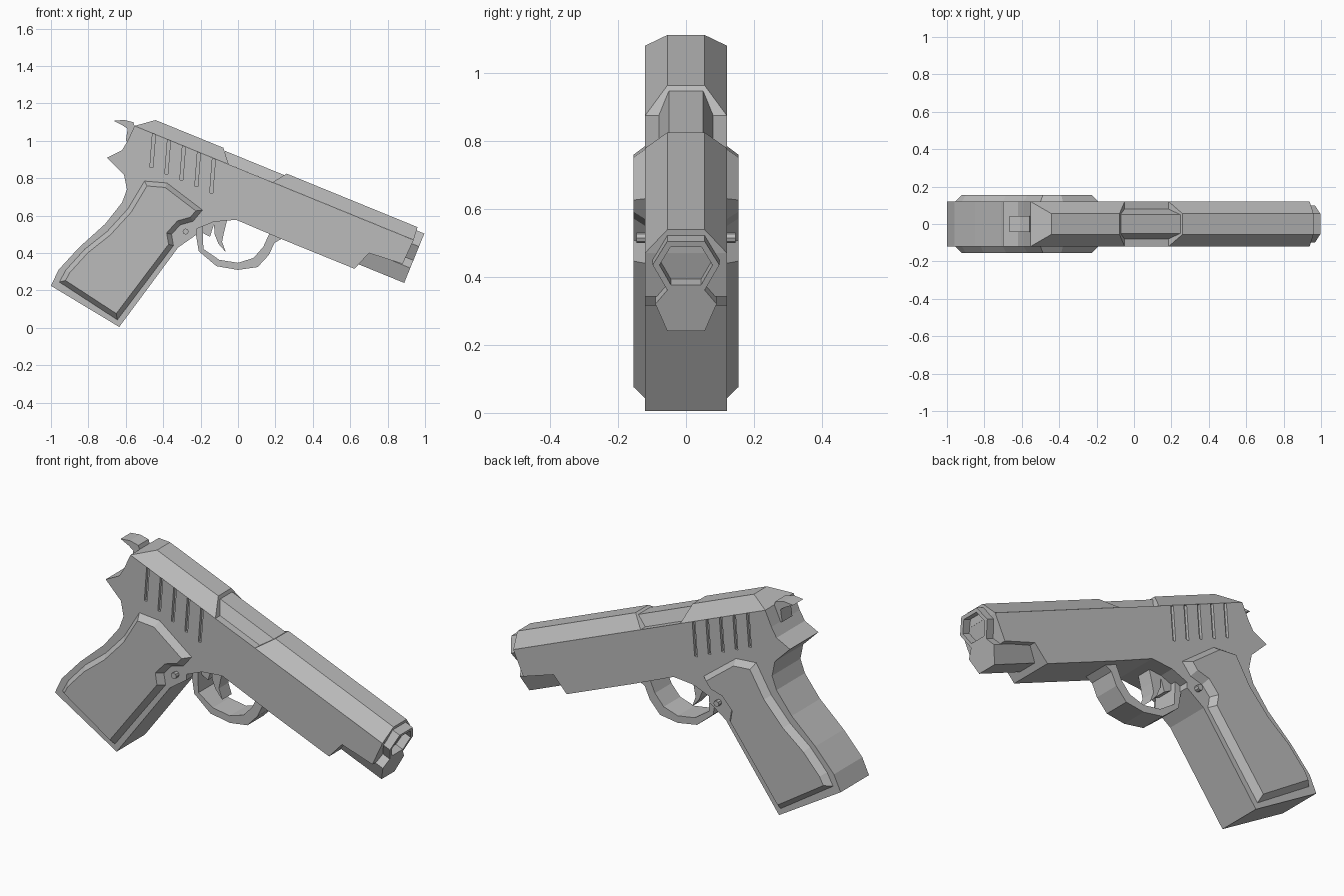
import bpy
import bmesh
from mathutils import Vector

cube = bpy.data.objects.get("Cube")
if cube:
    bpy.data.objects.remove(cube, do_unlink=True)

grey = bpy.data.materials.new("plain grey")
grey.use_nodes = True
shade = (0.5, 0.5, 0.5, 1)
grey.diffuse_color = shade
grey.node_tree.nodes["Principled BSDF"].inputs["Base Color"].default_value = shade

HALF = 0.12                              # half thickness of the frame
ALONG = Vector((0.926, 0, -0.378))       # direction of the barrel
UP = Vector((0.378, 0, 0.926))           # across the barrel, upward
SIDE = Vector((0, 1, 0))


def finish(name, bm):
    bmesh.ops.recalc_face_normals(bm, faces=bm.faces[:])
    mesh = bpy.data.meshes.new(name)
    bm.to_mesh(mesh)
    bm.free()
    mesh.materials.append(grey)
    obj = bpy.data.objects.new(name, mesh)
    bpy.context.scene.collection.objects.link(obj)
    return obj


def extrude(bm, points, offset):
    """Make a solid from a closed outline and return its first cap."""
    cap = bm.faces.new([bm.verts.new(p) for p in points])
    copy = bmesh.ops.extrude_face_region(bm, geom=[cap], use_keep_orig=True)
    moved = [g for g in copy["geom"] if isinstance(g, bmesh.types.BMVert)]
    bmesh.ops.translate(bm, verts=moved, vec=offset)
    bmesh.ops.recalc_face_normals(bm, faces=bm.faces[:])
    return cap


def plate(name, outline, half):
    """Side profile with equal thickness either side of the middle."""
    bm = bmesh.new()
    extrude(bm, [(x, -half, z) for x, z in outline], SIDE * half * 2)
    return finish(name, bm)


def slide_edge(x):
    return 1.08 - 0.4086 * (x + 0.553)


def slide_block(name, low, high, low_half, high_half, rise):
    """Tapered block that sits on the sloping upper edge of the body."""
    bm = bmesh.new()
    for ends, half, lift in ((low, low_half, 0), (high, high_half, rise)):
        for x in ends:
            for side in (-half, half):
                bm.verts.new((x, side, slide_edge(x) + lift))
    bmesh.ops.convex_hull(bm, input=bm.verts[:])
    bmesh.ops.dissolve_limit(bm, angle_limit=0.01, verts=bm.verts[:], edges=bm.edges[:])
    return finish(name, bm)


# Frame, grip core and slide sides in one profile
body = plate("body", [
    (-.553, 1.08), (.939, .47), (.88, .342), (.7, .4), (.623, .316),
    (.23, .476), (-.01, .578), (-.13, .567), (-.22, .53), (-.22, .5),
    (-.32, .43), (-.635, .005), (-1, .225), (-.96, .31), (-.85, .43),
    (-.71, .556), (-.62, .67), (-.594, .74), (-.61, .82), (-.7, .91),
    (-.62, .95), (-.59, 1)], HALF)

# Rear grooves cut into both sides
bm = bmesh.new()
for i in range(5):
    x, z = -.457 + i * .08, 1.043 - i * .034
    for side in (-1, 1):
        outline = [(x, z), (x + .016, z - .007), (x + .002, z - .185), (x - .014, z - .185)]
        extrude(bm, [(a, side * (HALF - .015), b) for a, b in outline], SIDE * side * .05)
cutter = finish("groove_cutter", bm)
cutter.hide_render = True
cut = body.modifiers.new("grooves", "BOOLEAN")
cut.operation = "DIFFERENCE"
cut.solver = "EXACT"
cut.object = cutter
bpy.context.view_layer.objects.active = body
bpy.ops.object.modifier_apply(modifier=cut.name)
bpy.data.objects.remove(cutter, do_unlink=True)

# Bevelled slide top with the open port and the barrel inside it
slide_block("slide_top_rear", (-.553, -.05), (-.441, -.078), HALF, .055, .077)
slide_block("slide_top_front", (.185, .939), (.26, .96), HALF, .055, .077)
slide_block("barrel_hood", (-.07, .25), (-.07, .25), .08, .05, .064)

# Grip panels with sloping rims
panel = [
    (-.5, .785), (-.38, .775), (-.19, .63), (-.24, .57), (-.31, .55),
    (-.355, .5), (-.345, .44), (-.645, .043), (-.955, .245), (-.92, .31),
    (-.82, .42), (-.7, .515), (-.59, .635), (-.545, .71)]
for label, side in (("right", -1), ("left", 1)):
    bm = bmesh.new()
    face = bm.faces.new([bm.verts.new((x, side * HALF, z)) for x, z in panel])
    face.normal_update()
    if face.normal.y * side < 0:
        face.normal_flip()
    bmesh.ops.inset_region(bm, faces=[face], thickness=.025, depth=.035,
                           use_boundary=True, use_even_offset=True)
    finish(label + "_grip_panel", bm)

    # Small pin beside the panel
    bpy.ops.mesh.primitive_cylinder_add(
        vertices=8, radius=.016, depth=.05, rotation=(1.5708, 0, 0),
        location=(-.28, side * HALF, .515))
    pin = bpy.context.object
    pin.name = label + "_pin"
    pin.data.materials.append(grey)

# Trigger guard, trigger and hammer
plate("trigger_guard", [
    (-.23, .53), (-.21, .41), (-.115, .33), (0, .31), (.105, .325),
    (.165, .39), (.195, .455), (.25, .485), (.17, .51), (.135, .433),
    (.083, .374), (0, .348), (-.1, .364), (-.185, .422), (-.19, .55)], .07)
plate("trigger", [
    (-.13, .58), (-.125, .5), (-.105, .45), (-.065, .405), (-.085, .46),
    (-.075, .51), (-.055, .59)], .04)
plate("trigger_stem", [(-.23, .53), (-.15, .487), (-.12, .58)], .04)
plate("hammer", [
    (-.665, 1.107), (-.61, 1.112), (-.56, 1.1), (-.55, 1.07), (-.55, .98),
    (-.6, 1), (-.59, 1.065), (-.62, 1.085)], .043)

# Muzzle tube with a bored hole, and the plug below it
muzzle = Vector((.968, 0, .435))


def mirrored(profile):
    pairs = profile + [(-y, v) for y, v in reversed(profile)]
    return [muzzle + SIDE * y + UP * v for y, v in pairs]


bm = bmesh.new()
front = extrude(bm, mirrored([(.055, .075), (.098, 0), (.055, -.08)]), ALONG * -.12)
bmesh.ops.inset_region(bm, faces=[front], thickness=.02)
bmesh.ops.inset_region(bm, faces=[front], thickness=.001, depth=-.1)
finish("muzzle", bm)

bm = bmesh.new()
extrude(bm, mirrored([(.055, -.08), (.09, -.124), (.055, -.21)]), ALONG * -.3)
finish("recoil_plug", bm)
